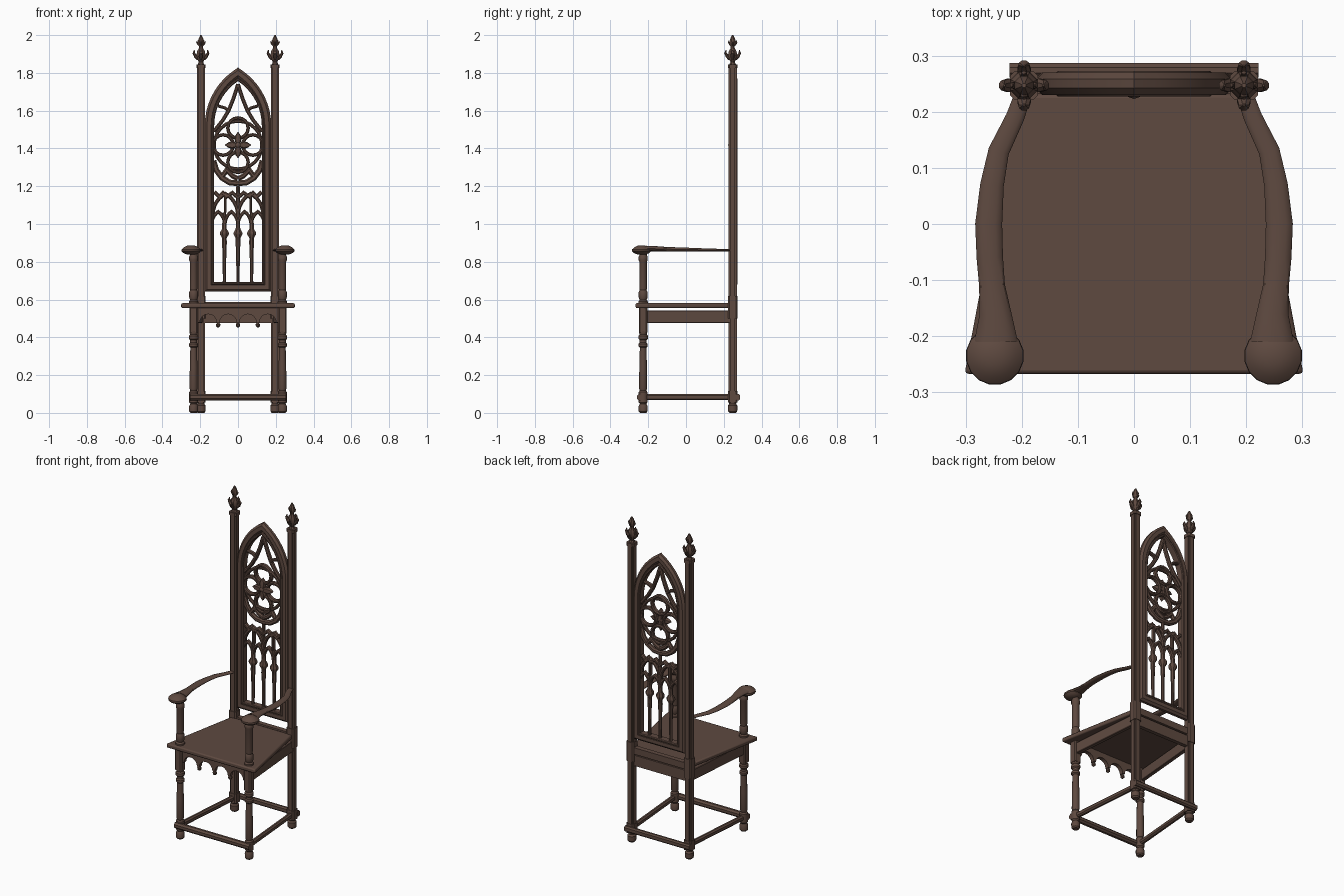
import bpy, bmesh, math
from mathutils import Vector

if "Cube" in bpy.data.objects:
    bpy.data.objects.remove(bpy.data.objects["Cube"])

wood = bpy.data.materials.new("dark brown wood")
wood.diffuse_color = (0.112, 0.067, 0.051, 1)
wood.use_nodes = True
wood.node_tree.nodes["Principled BSDF"].inputs["Base Color"].default_value = wood.diffuse_color
FRONT, UP = Vector((0, -1, 0)), Vector((0, 0, 1))


def finish(bm, name):
    bmesh.ops.recalc_face_normals(bm, faces=bm.faces)
    me = bpy.data.meshes.new(name)
    bm.to_mesh(me)
    bm.free()
    me.materials.append(wood)
    ob = bpy.data.objects.new(name, me)
    bpy.context.collection.objects.link(ob)
    return ob


def skin(name, rings, closed=False):
    bm = bmesh.new()
    vs = [[bm.verts.new(p) for p in r] for r in rings]
    k = len(vs[0])
    for i in range(len(vs) if closed else len(vs) - 1):
        a, b = vs[i], vs[(i + 1) % len(vs)]
        for j in range(k):
            bm.faces.new((a[j], a[(j + 1) % k], b[(j + 1) % k], b[j]))
    if not closed:
        bm.faces.new(vs[0])
        bm.faces.new(vs[-1])
    return finish(bm, name)


def bar(w, d, c=0.3):
    """chamfered rectangular cross-section"""
    w, d = w / 2, d / 2
    m = c * min(w, d) * 2
    return [(w, d - m), (w - m, d), (m - w, d), (-w, d - m),
            (-w, m - d), (m - w, -d), (w - m, -d), (w, m - d)]


def sweep(name, pts, prof, up, closed=False, scales=None):
    """mitred sweep of a cross-section along a flat path"""
    pts = [Vector(p) for p in pts]
    n, rings = len(pts), []
    for i, p in enumerate(pts):
        a = pts[i - 1] if (closed or i > 0) else None
        b = pts[(i + 1) % n] if (closed or i < n - 1) else None
        d1 = (p - a).normalized() if a else (b - p).normalized()
        d2 = (b - p).normalized() if b else d1
        t = (d1 + d2).normalized()
        side = t.cross(up).normalized() / max(0.45, t.dot(d1))
        sw, su = scales[i] if scales else (1, 1)
        rings.append([p + side * (u * sw) + up * (v * su) for u, v in prof])
    return skin(name, rings, closed)


def lathe(name, x, y, prof, n=12):
    return skin(name, [[(x + r * math.cos(math.tau * (j + .5) / n), y + r * math.sin(math.tau * (j + .5) / n), z)
                        for j in range(n)] for z, r in prof])


def box(name, x, y, z0, z1, w, d, c=0.15):
    return skin(name, [[(x + u, y + v, z) for u, v in bar(w, d, c)] for z in (z0, z1)])


def slab(name, pts, axis):
    """extruded outline"""
    bm = bmesh.new()
    f = bm.faces.new([bm.verts.new(p) for p in pts])
    r = bmesh.ops.extrude_face_region(bm, geom=[f])
    bmesh.ops.translate(bm, vec=axis, verts=[v for v in r["geom"] if isinstance(v, bmesh.types.BMVert)])
    return finish(bm, name)


def arch(cx, a, z, h, n=7):
    """pointed arch, left to right"""
    R = (a * a + h * h) / (2 * a)
    e = math.asin(min(1, h / R))
    left = [(-a + R - R * math.cos(e * i / n), z + R * math.sin(e * i / n)) for i in range(n + 1)]
    return [(cx + u, v) for u, v in left] + [(cx - u, v) for u, v in left[-2::-1]]


def tracery(name, pts, w, d=0.026, closed=False, y=0.25):
    return sweep(name, [(u, y, v) for u, v in pts], bar(w, d), FRONT, closed)


def arc(cx, cz, r, a0, a1, n=12):
    return [(cx + r * math.cos(math.radians(a0 + (a1 - a0) * i / n)),
             cz + r * math.sin(math.radians(a0 + (a1 - a0) * i / n))) for i in range(n + 1)]


# seat and rails under it
seat = slab("seat", [(-.302, -.267, .555), (.302, -.267, .555), (.208, .232, .555), (-.208, .232, .555)], (0, 0, .026))
b = seat.modifiers.new("edge", "BEVEL")
b.width, b.segments = 0.007, 2
box("back_seat_rail", 0, .247, .475, .54, .37, .024)
box("back_upper_rail", 0, .247, .548, .588, .37, .03)

# scalloped front apron with hanging drops
pts = [(-.215, .556), (-.215, .478)]
for k in range(4):
    pts += arc(-.1575 + .105 * k, .478, .045, 180, 0, 8)
pts += [(.215, .478), (.215, .556)]
slab("front_apron", [(u, -.238, v) for u, v in pts], (0, .024, 0))
for k in (-1, 0, 1):
    lathe("apron_drop", .105 * k, -.226, [(.452, .004), (.458, .011), (.468, .013), (.476, .007), (.49, .007)], 8)

# stretchers near the floor
sweep("front_stretcher", [(-.255, -.243, .083), (.255, -.243, .083)], bar(.034, .036), UP)
sweep("back_stretcher", [(-.222, .274, .083), (.222, .274, .083)], bar(.026, .034), UP)

for s in (-1, 1):
    fx, fy, bx, by = s * .235, -.227, s * .196, .247
    sweep("side_stretcher", [(fx, fy, .083), (bx, by, .083)], bar(.026, .032), UP)
    sweep("side_seat_rail", [(s * .237, -.21, .51), (s * .2, .23, .51)], bar(.024, .066, .1), UP)

    # turned front leg, block and arm support
    lathe("front_leg", fx, fy, [(0, .017), (.008, .024), (.035, .025), (.048, .018), (.056, .024), (.11, .024),
          (.118, .018), (.13, .022), (.24, .021), (.345, .018), (.352, .025), (.365, .025), (.372, .019),
          (.385, .019), (.392, .026), (.408, .026), (.415, .02), (.43, .024)], 12)
    box("front_leg_block", fx, fy, .425, .556, .046, .046)
    lathe("arm_support", fx, fy, [(.578, .026), (.59, .026), (.598, .019), (.61, .024), (.64, .024), (.65, .019),
          (.66, .021), (.8, .021), (.81, .025), (.825, .025), (.835, .02), (.865, .02)], 12)

    # curved arm: (x, y, width, height), flat underside
    path = [(.196, .235, .03, .012), (.212, .19, .033, .013), (.241, .13, .037, .015), (.253, .07, .042, .017),
            (.259, 0, .048, .02), (.257, -.06, .047, .022), (.253, -.11, .046, .024), (.247, -.16, .057, .028),
            (.246, -.21, .078, .03)]
    oval = [(.5 * math.cos(math.tau * j / 12), .5 * math.sin(math.tau * j / 12)) for j in range(12)]
    sweep("arm", [(s * x, y, .855 + h / 2) for x, y, w, h in path], oval, UP, scales=[(w, h) for x, y, w, h in path])
    lathe("arm_knob", s * .248, -.235, [(.838, .02), (.846, .042), (.856, .052), (.866, .051), (.878, .038), (.887, .016)], 16)

    # tall grooved back post, a cross-shaped section
    o, i = .022, .0135
    cross = [(o, -i), (o, i), (i, i), (i, o), (-i, o), (-i, i), (-o, i), (-o, -i), (-i, -i), (-i, -o), (i, -o), (i, -i)]
    skin("back_post", [[(bx + u, by + v, z) for u, v in cross] for z in (.1, 1.83)])
    box("back_post_block", bx, by, .5, .62, .05, .05)
    box("back_foot_block", bx, by, .056, .115, .05, .05)
    lathe("back_foot", bx, by, [(0, .018), (.008, .025), (.038, .026), (.048, .019), (.06, .022)], 12)
    box("post_cap", bx, by, 1.825, 1.845, .05, .05)

    # leafy finial with crockets
    lathe("finial", bx, by, [(1.84, .02), (1.858, .013), (1.872, .02), (1.895, .026), (1.915, .022), (1.932, .011),
          (1.942, .011), (1.952, .018), (1.968, .018), (1.982, .013), (2.0, .004)], 8)
    for k in range(4):
        d = Vector((math.cos(k * math.pi / 2), math.sin(k * math.pi / 2), 0))
        base = Vector((bx, by, 0))
        for z, r, g in ((1.872, .015, 1), (1.945, .009, .55)):
            leaf = [base + d * (r + q * g) + UP * (z + h * g) for q, h in ((0, 0), (.013, .015), (.023, .033), (.02, .05))]
            sweep("finial_leaf", leaf, bar(.016 * g, .016 * g), d.cross(UP),
                  scales=[(1, 1), (1.1, 1.5), (.8, 1.1), (.2, .2)])

# pointed back frame
tracery("back_frame", [(-.153, .665)] + arch(0, .153, 1.52, .28, 9) + [(.153, .665)], .046, .04, True)
tracery("back_frame_bead", [(-.133, .685)] + arch(0, .133, 1.52, .245, 9) + [(.133, .685)], .014, .046, True)

# slender mullions
for k in (-1, 0, 1):
    lathe("mullion", .072 * k, .25, [(.675, .013), (.7, .009), (.85, .011), (.9, .014), (.925, .013), (.945, .025),
          (.955, .025), (.975, .013), (1.02, .012), (1.06 if k else 1.2, .01)], 8)

# lancet arches and cusped arches above them
for k in (-1.5, -.5, .5, 1.5):
    tracery("lancet_arch", arch(.07 * k, .034, 1.0, .065, 5), .018)
for s in (-1, 1):
    tracery("double_arch", arch(.067 * s, .066, 1.05, .11, 6), .02)
    tracery("ogee_tip", [(.067 * s, 1.06), (.067 * s, 1.155)], .014)
    tracery("cusp", [(.125 * s, 1.17), (.1 * s, 1.145), (.08 * s, 1.165), (.06 * s, 1.145), (.03 * s, 1.165), (0, 1.14)], .02)
    # curved fan under the rose and curved ribs above it
    tracery("fan_rib", [(.13 * s, 1.335), (.115 * s, 1.285), (.085 * s, 1.245), (.045 * s, 1.22), (0, 1.215)], .03)
    tracery("fan_fill", [(.085 * s, 1.25), (.06 * s, 1.285), (.03 * s, 1.255), (0, 1.24)], .026)
    tracery("upper_rib", [(0, 1.74), (.022 * s, 1.67), (.05 * s, 1.6), (.08 * s, 1.55), (.128 * s, 1.49)], .02)
    tracery("upper_cusp", [(.05 * s, 1.6), (.07 * s, 1.615), (.105 * s, 1.625)], .016)

# rose of four lobes with a carved flower in the middle
for cx, cz in ((0, 1.508), (0, 1.327), (-.079, 1.418), (.079, 1.418)):
    tracery("rose_lobe", arc(cx, cz, .054, 0, 337.5, 15), .018, .028, True)
tracery("rose_ring", arc(0, 1.418, .127, 0, 345, 23), .018, .022, True)
for k in range(4):
    a = math.radians(90 * k)
    u = Vector((math.cos(a), 0, math.sin(a)))
    c = Vector((0, .243, 1.418))
    sweep("rose_petal", [c + u * q for q in (.005, .03, .05, .068)], bar(.04, .024), FRONT,
          scales=[(.5, 1.2), (1, 1), (.75, .9), (.1, .4)])
bm = bmesh.new()
bmesh.ops.create_uvsphere(bm, u_segments=10, v_segments=6, radius=.018)
bmesh.ops.translate(bm, vec=(0, .241, 1.418), verts=bm.verts)
finish(bm, "rose_boss")

# smooth rounded parts, keep edges sharp
bpy.ops.object.select_all(action="SELECT")
bpy.context.view_layer.objects.active = seat
bpy.ops.object.shade_smooth_by_angle(angle=math.radians(35))
